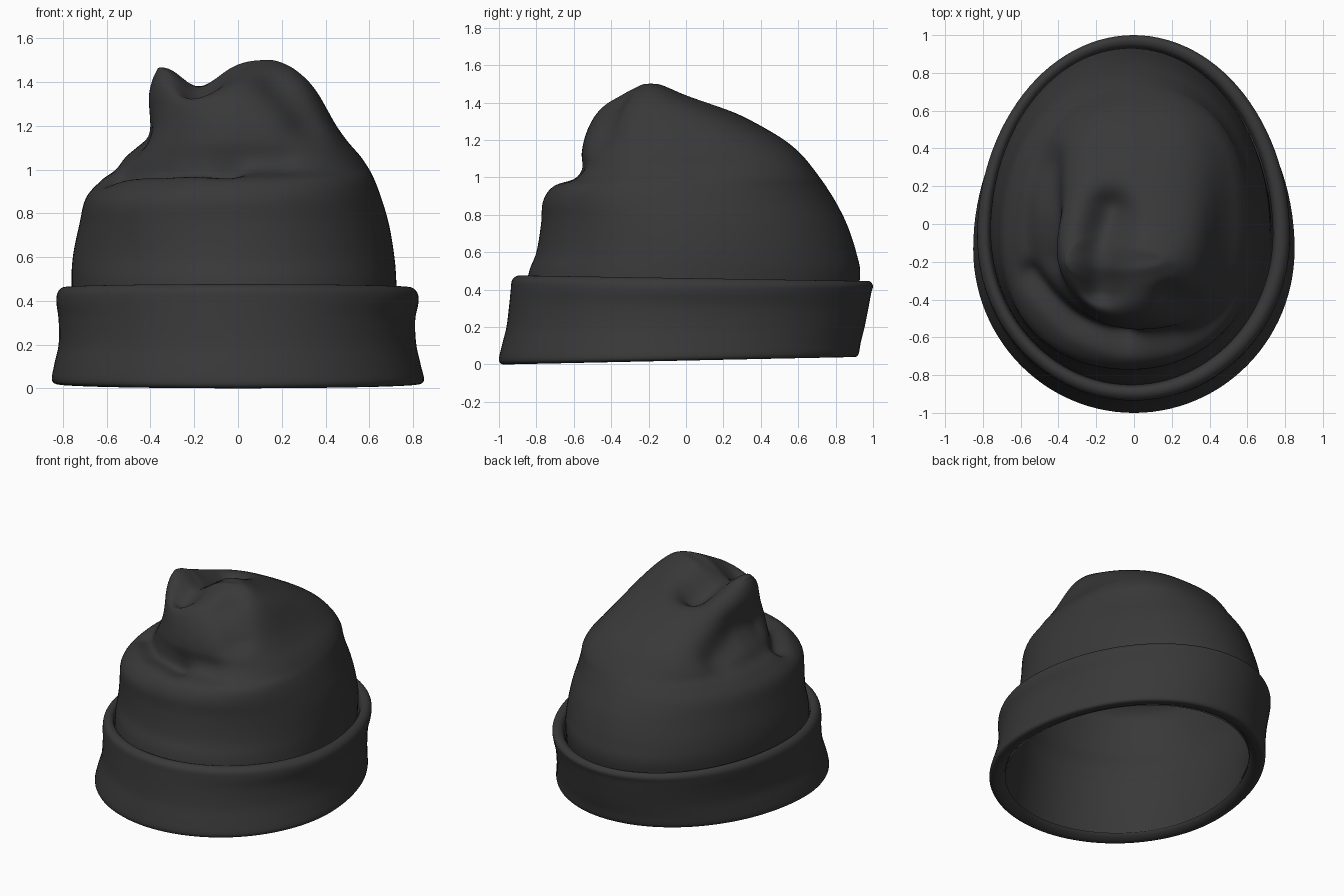
import bpy, bmesh, math
from mathutils import Vector

if "Cube" in bpy.data.objects:
    bpy.data.objects.remove(bpy.data.objects["Cube"])

SEG = 112

mat = bpy.data.materials.new("charcoal knit")
mat.diffuse_color = (0.040, 0.040, 0.040, 1)
mat.use_nodes = True
mat.node_tree.nodes["Principled BSDF"].inputs["Base Color"].default_value = mat.diffuse_color


def spline(rows, steps):
    """Catmull-Rom interpolation through rows of numbers."""
    out = []
    n = len(rows)
    for i in range(n - 1):
        a, b, c, d = rows[max(i - 1, 0)], rows[i], rows[i + 1], rows[min(i + 2, n - 1)]
        for s in range(steps):
            t = s / steps
            out.append([0.5 * (2 * q + (r - p) * t + (2 * p - 5 * q + 4 * r - u) * t * t
                               + (3 * q - p - 3 * r + u) * t ** 3)
                        for p, q, r, u in zip(a, b, c, d)])
    out.append(list(rows[-1]))
    return out


def dent(co, dents):
    """Push a point along each dent vector, fading away from its path."""
    move = Vector()
    for path, size, push in dents:
        best = 9.0
        for p, q in zip(path, path[1:]):
            p, q = Vector(p), Vector(q)
            e = q - p
            t = max(0, min(1, (co - p).dot(e) / e.length_squared))
            best = min(best, (co - p - e * t).length)
        move += Vector(push) * math.exp(-(best / size) ** 2 / 2)
    return co + move


def loft(name, rows, steps, dents=(), bulges=((0, 0, 1),) * 4, cap=False):
    """Rows: z front, z back, x min, x max, y min, y max of an egg-shaped ring.
    Bulges: amount, height and spread of fullness per quadrant
    (back right, back left, front left, front right)."""
    bm = bmesh.new()
    rings = []
    for zf, zb, x0, x1, y0, y1 in spline(rows, steps):
        cx, rx = (x0 + x1) / 2, (x1 - x0) / 2
        cy = y0 + (y1 - y0) * 0.45
        ring = []
        for i in range(SEG):
            a = 2 * math.pi * i / SEG
            amount, mid, spread = bulges[i * 4 // SEG]
            full = 1 + amount * math.sin(2 * a) ** 2 * math.exp(-((zf - mid) / spread) ** 2 / 2)
            s, c = math.sin(a) * full, math.cos(a) * full
            y = cy + s * ((y1 - cy) if s > 0 else (cy - y0))
            t = (y - y0) / (y1 - y0)
            co = Vector((cx + rx * c, y, zf + (zb - zf) * t))
            ring.append(bm.verts.new(dent(co, dents)))
        rings.append(ring)
    for r, s in zip(rings, rings[1:]):
        for i in range(SEG):
            j = (i + 1) % SEG
            bm.faces.new((r[i], r[j], s[j], s[i]))
    if cap:
        bm.faces.new(rings[-1])
    bmesh.ops.recalc_face_normals(bm, faces=bm.faces)
    for f in bm.faces:
        f.smooth = True
    me = bpy.data.meshes.new(name)
    bm.to_mesh(me)
    bm.free()
    me.materials.append(mat)
    ob = bpy.data.objects.new(name, me)
    bpy.context.collection.objects.link(ob)
    return ob


# Slouchy crown, open at the bottom
crown = [
    (0.03, 0.06, -.75, .75, -.90, .81),
    (0.22, 0.22, -.745, .735, -.87, .87),
    (0.47, 0.46, -.76, .725, -.845, .93),
    (0.60, 0.60, -.755, .715, -.80, .91),
    (0.75, 0.75, -.725, .69, -.775, .86),
    (0.87, 0.87, -.695, .655, -.765, .80),
    (0.95, 0.95, -.625, .625, -.715, .75),
    (1.00, 1.00, -.56, .60, -.62, .715),
    (1.06, 1.06, -.52, .56, -.57, .67),
    (1.13, 1.13, -.475, .50, -.56, .61),
    (1.20, 1.20, -.44, .45, -.545, .525),
    (1.27, 1.27, -.42, .41, -.52, .41),
    (1.34, 1.34, -.41, .37, -.48, .275),
    (1.40, 1.40, -.395, .325, -.425, .13),
    (1.45, 1.45, -.375, .27, -.35, .0),
    (1.48, 1.48, -.345, .22, -.29, -.07),
    (1.50, 1.50, -.20, .16, -.24, -.13),
    (1.50, 1.50, .10, .11, -.195, -.185),
]
folds = [
    # front roll crease, strong on the left and fading to the right
    ([(-.54, -.28, .97), (-.3, -.5, .99), (-.05, -.59, 1.0)], .05, (.01, .03, -.05)),
    ([(-.05, -.59, 1.0), (.18, -.58, 1.02)], .06, (0, .02, -.01)),
    # notch between the two peaks
    ([(-.13, .08, 1.42), (-.19, -.15, 1.48), (-.19, -.36, 1.45)], .075, (0, 0, -.11)),
    ([(-.08, .0, 1.45), (-.1, -.3, 1.47)], .08, (0, 0, -.04)),
    # left side valley
    ([(-.46, .3, 1.1), (-.43, .05, 1.2), (-.42, -.15, 1.15)], .08, (.04, -.01, -.03)),
    # right front valley
    ([(.18, -.38, 1.36), (.28, -.42, 1.2)], .07, (-.02, .05, -.01)),
]
fullness = ((.10, 1.18, .17), (.09, 1.2, .17), (.035, .82, .1), (.09, 1.13, .17))
loft("crown", crown, 7, folds, fullness, cap=True)

# Folded cuff around the opening
cuff = [
    (0.05, 0.08, -.75, .75, -.90, .81),
    (0.02, 0.05, -.77, .77, -.925, .84),
    (0.00, 0.04, -.81, .81, -.97, .885),
    (0.02, 0.05, -.85, .85, -1.0, .92),
    (0.10, 0.12, -.84, .835, -.985, .935),
    (0.20, 0.20, -.82, .815, -.96, .955),
    (0.32, 0.30, -.82, .81, -.945, .975),
    (0.40, 0.38, -.83, .825, -.937, .99),
    (0.45, 0.42, -.825, .82, -.93, 1.0),
    (0.475, 0.445, -.80, .79, -.90, .98),
    (0.465, 0.435, -.77, .75, -.865, .945),
    (0.41, 0.39, -.755, .735, -.85, .92),
]
loft("cuff", cuff, 4)
